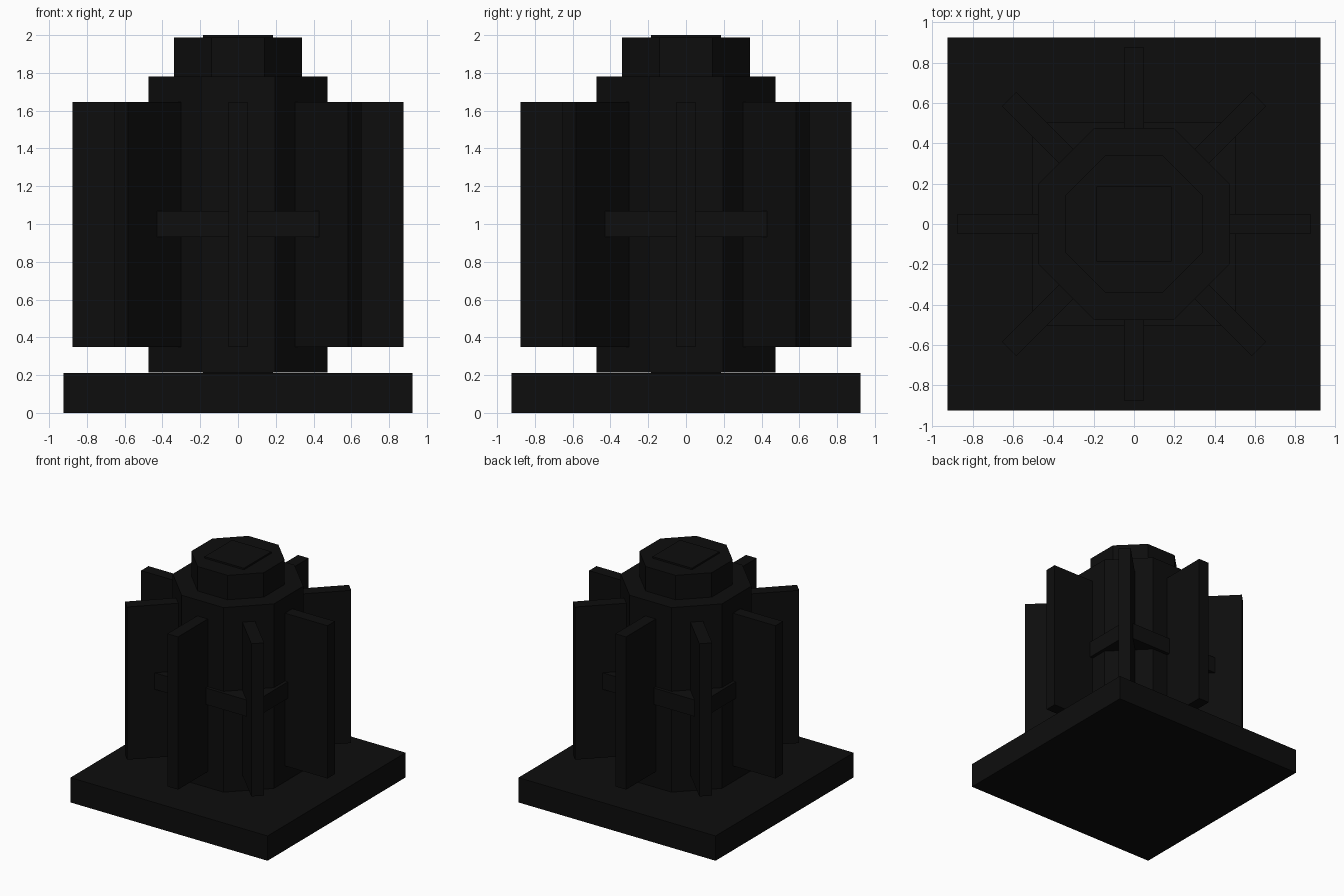
import bpy, math

default = bpy.data.objects.get("Cube")
if default:
    bpy.data.objects.remove(default, do_unlink=True)


def material(name, value):
    mat = bpy.data.materials.new(name)
    mat.use_nodes = True
    colour = (value, value, value, 1)
    mat.diffuse_color = colour
    mat.node_tree.nodes["Principled BSDF"].inputs["Base Color"].default_value = colour
    return mat


black = material("matte_black", 0.004)
charcoal = material("charcoal", 0.0045)


def box(name, size, centre, mat=black, turn=0):
    bpy.ops.mesh.primitive_cube_add(size=1, location=centre, rotation=(0, 0, turn))
    obj = bpy.context.object
    obj.name = name
    obj.scale = size
    obj.data.materials.append(mat)
    return obj


def octagon(name, apothem, bottom, top):
    # Flat sides face the x and y axes
    bpy.ops.mesh.primitive_cylinder_add(
        vertices=8, radius=apothem / math.cos(math.pi / 8), depth=top - bottom,
        location=(0, 0, (bottom + top) / 2), rotation=(0, 0, math.pi / 8))
    obj = bpy.context.object
    obj.name = name
    obj.data.materials.append(black)
    return obj


# Square base and the core that rises through the whole body
box("base", (1.85, 1.85, 0.21), (0, 0, 0.105))
box("core", (0.37, 0.37, 1.8), (0, 0, 1.1))

# Octagonal body and cap
octagon("body", 0.475, 0.215, 1.78)
octagon("cap", 0.34, 1.775, 1.987)

# Eight radial fins
inner, outer = 0.4, 0.875
for i in range(8):
    angle = i * math.pi / 4
    mid = (inner + outer) / 2
    box(f"fin_{i + 1}", (outer - inner, 0.1, 1.295),
        (mid * math.cos(angle), mid * math.sin(angle), 0.9975), turn=angle)

# Crossed bands around the middle
for name, turn in (("band_front_back", 0), ("band_sides", math.pi / 2)):
    box(name, (0.86, 1.005, 0.14), (0, 0, 1), charcoal, turn)
